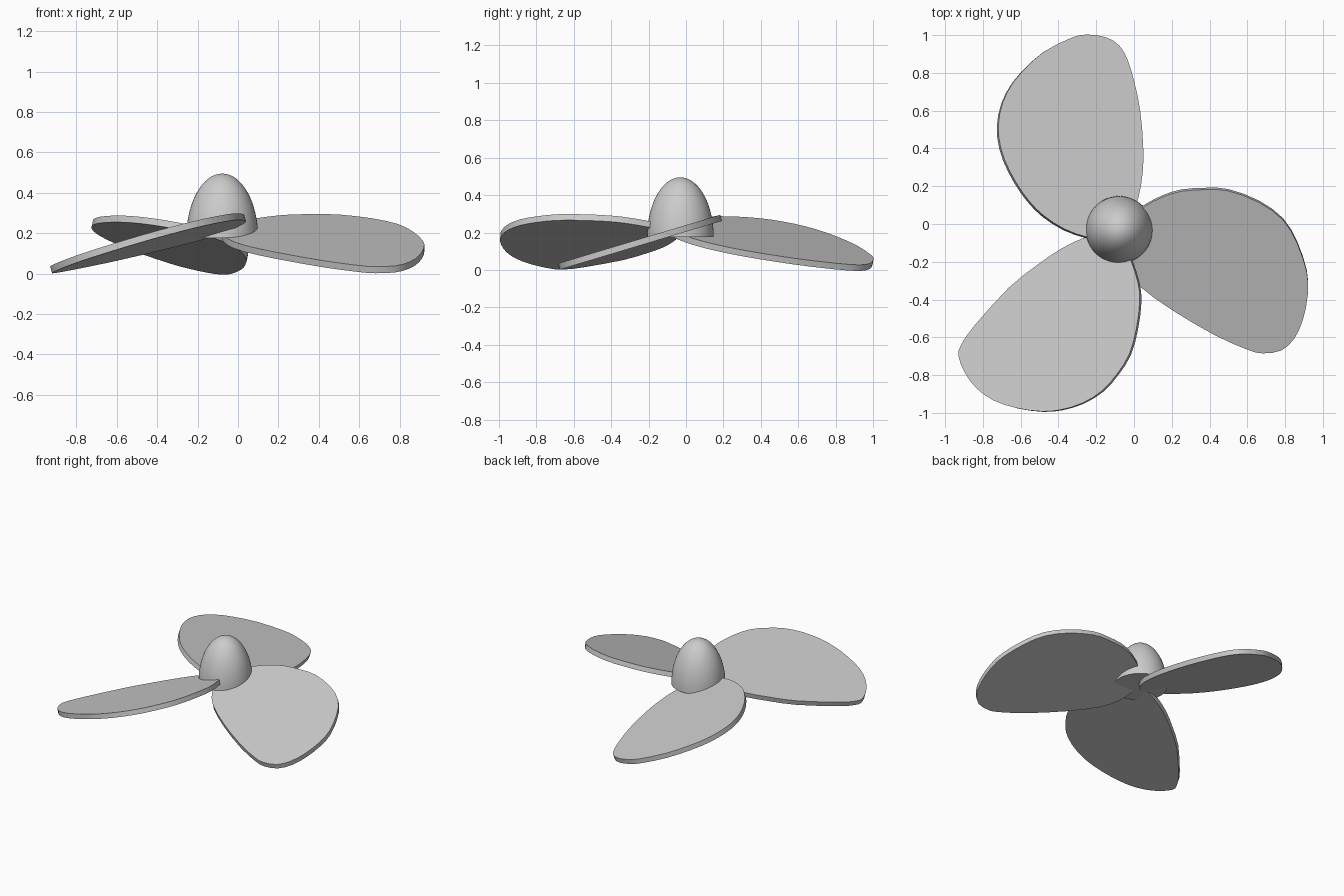
import bpy, bmesh, math
from mathutils import Vector

if "Cube" in bpy.data.objects:
    bpy.data.objects.remove(bpy.data.objects["Cube"])

THICK = 0.034
HUB = (-0.078, -0.03)


def smooth_loop(pts, sub=2):
    """Closed Catmull-Rom curve through the outline points."""
    out, n = [], len(pts)
    for i in range(n):
        a, b, c, d = (Vector(pts[(i + k) % n]) for k in (-1, 0, 1, 2))
        for s in range(sub):
            t = s / sub
            out.append(0.5 * (2 * b + (c - a) * t + (2 * a - 5 * b + 4 * c - d) * t * t
                              + (3 * b - a - 3 * c + d) * t ** 3))
    return out


def finish(name, bm):
    bmesh.ops.recalc_face_normals(bm, faces=bm.faces)
    me = bpy.data.meshes.new(name)
    bm.to_mesh(me)
    bm.free()
    ob = bpy.data.objects.new(name, me)
    bpy.context.collection.objects.link(ob)
    bpy.context.view_layer.objects.active = ob
    ob.select_set(True)
    bpy.ops.object.shade_smooth_by_angle(angle=math.radians(35))
    ob.select_set(False)


def blade(name, outline, low, gx, gy):
    """Flat plate on the tilted plane through the low tip point."""
    bm = bmesh.new()
    n = Vector((-gx, -gy, 1)).normalized() * THICK / 2
    mid = [Vector((p.x, p.y, 0.018 + gx * (p.x - low[0]) + gy * (p.y - low[1])))
           for p in smooth_loop(outline)]
    top = [bm.verts.new(p + n) for p in mid]
    bot = [bm.verts.new(p - n) for p in mid]
    bm.faces.new(top)
    bm.faces.new(bot[::-1])
    for i in range(len(mid)):
        j = (i + 1) % len(mid)
        bm.faces.new((top[i], bot[i], bot[j], top[j]))
    finish(name, bm)


# Three tilted blades
right = [(-.08, -.11), (-.06, -.03), (0, .05), (.06, .10), (.15, .147), (.25, .178), (.38, .187),
         (.5, .18), (.66, .12), (.79, .025), (.865, -.10), (.915, -.25), (.92, -.37),
         (.895, -.5), (.85, -.6), (.78, -.665), (.68, -.68), (.6, -.66), (.43, -.585),
         (.2, -.45), (.03, -.325), (-.05, -.22)]
back = [(-.08, -.04), (-.02, .04), (.02, .14), (.042, .27), (.045, .4), (.03, .59), (0, .74),
        (-.035, .86), (-.08, .94), (-.15, .985), (-.25, 1.0), (-.33, .985), (-.48, .91),
        (-.6, .80), (-.675, .695), (-.715, .58), (-.72, .46), (-.69, .34), (-.63, .22),
        (-.56, .12), (-.48, .04), (-.37, -.03), (-.25, -.072), (-.15, -.08)]
left = [(-.10, -.06), (-.16, -.045), (-.25, -.07), (-.378, -.13), (-.51, -.22), (-.66, -.34),
        (-.845, -.545), (-.91, -.64), (-.925, -.70), (-.89, -.79), (-.83, -.87),
        (-.74, -.935), (-.62, -.975), (-.49, -.993), (-.385, -.985), (-.27, -.95),
        (-.165, -.885), (-.085, -.795), (-.02, -.69), (.017, -.555), (.035, -.41),
        (.025, -.31), (-.01, -.20), (-.05, -.11)]
for name, outline, low, gx, gy in (
        ("right_blade", right, (.68, -.68), 0.0, .30),
        ("back_blade", back, (-.10, .93), -.247, -.171),
        ("left_blade", left, (-.925, -.68), .29, -.08)):
    blade(name, outline, low, gx, gy)

# Domed hub
bm = bmesh.new()
SEG, RINGS, R, Z0, H = 48, 16, 0.178, 0.175, 0.32
prof = [bm.verts.new((R * math.cos(a), 0, H * math.sin(a)))
        for a in (math.pi / 2 * i / RINGS for i in range(RINGS + 1))]
prof.insert(0, bm.verts.new((0, 0, 0)))
edges = [bm.edges.new(p) for p in zip(prof, prof[1:])]
bmesh.ops.spin(bm, geom=prof + edges, cent=(0, 0, 0), axis=(0, 0, 1),
               angle=2 * math.pi, steps=SEG)
bmesh.ops.remove_doubles(bm, verts=bm.verts, dist=1e-4)
bmesh.ops.translate(bm, verts=bm.verts, vec=(*HUB, Z0))
finish("hub", bm)
